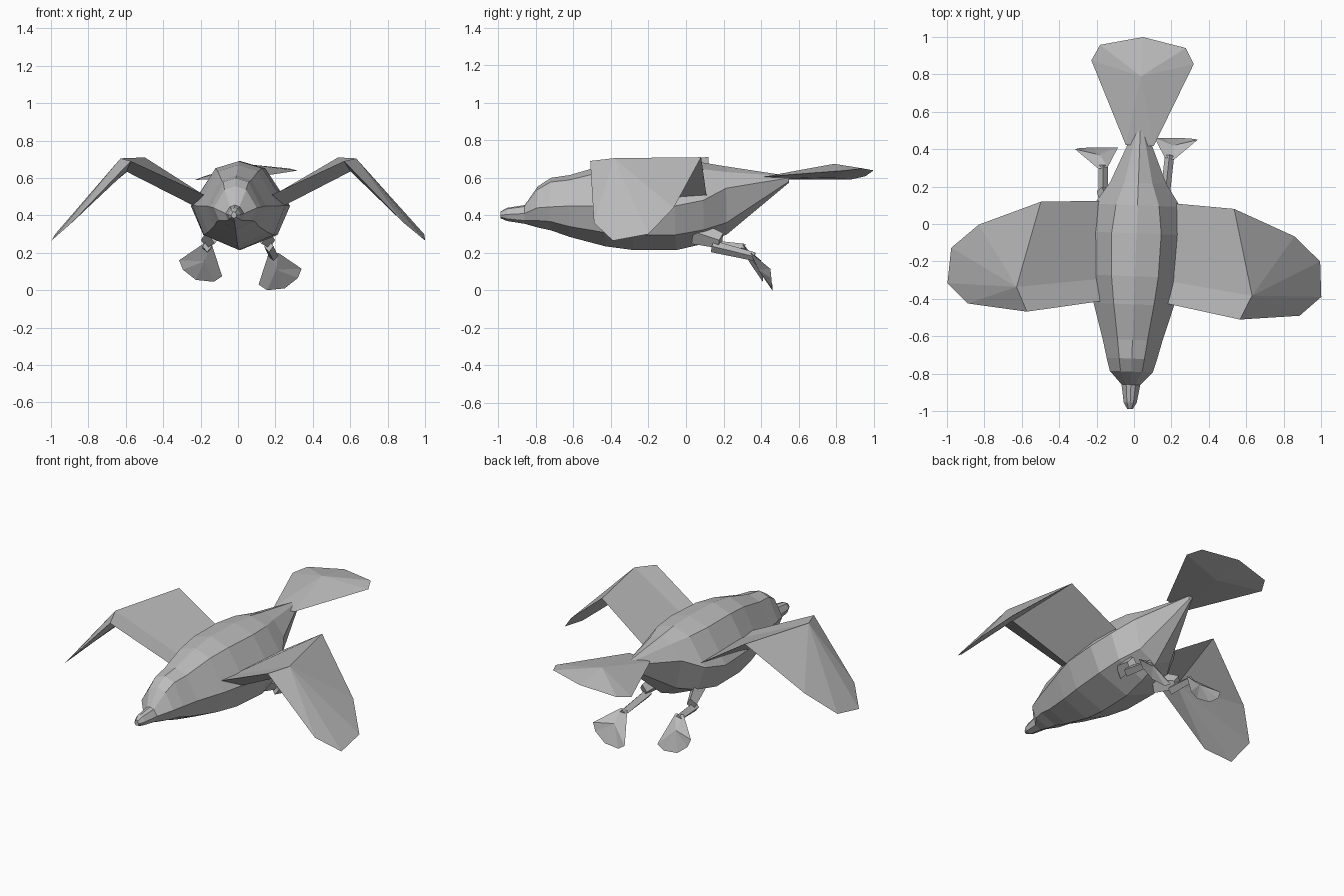
import bpy, bmesh, math
from mathutils import Vector, Matrix

cube = bpy.data.objects.get("Cube")
if cube:
    bpy.data.objects.remove(cube, do_unlink=True)

grey = bpy.data.materials.new("feather_grey")
grey.use_nodes = True
grey.diffuse_color = (0.5, 0.5, 0.5, 1)
grey.node_tree.nodes["Principled BSDF"].inputs["Base Color"].default_value = (0.5, 0.5, 0.5, 1)

# the bird is turned very slightly about the vertical axis
YAW = Matrix.Translation((0.015, 0, 0)) @ Matrix.Rotation(-0.037, 4, 'Z')


def finish(name, bm, matrix=None):
    if matrix:
        bm.transform(matrix)
    bmesh.ops.recalc_face_normals(bm, faces=bm.faces)
    mesh = bpy.data.meshes.new(name)
    bm.to_mesh(mesh)
    bm.free()
    mesh.materials.append(grey)
    obj = bpy.data.objects.new(name, mesh)
    bpy.context.collection.objects.link(obj)


def flip(p, side):
    return Vector((p[0] * side, p[1], p[2]))


def loft(name, rings, matrix=None):
    """Skin closed rings of equal length and cap both ends."""
    bm = bmesh.new()
    loops = [[bm.verts.new(p) for p in ring] for ring in rings]
    n = len(loops[0])
    for a, b in zip(loops, loops[1:]):
        for i in range(n):
            j = (i + 1) % n
            bm.faces.new((a[i], a[j], b[j], b[i]))
    bm.faces.new(loops[0])
    bm.faces.new(loops[-1])
    finish(name, bm, matrix)


def fan(name, rim, top, bottom, matrix=None):
    """Thin faceted blade: a rim joined to an upper and a lower peak."""
    bm = bmesh.new()
    edge = [bm.verts.new(p) for p in rim]
    for peak in (bm.verts.new(top), bm.verts.new(bottom)):
        for a, b in zip(edge, edge[1:] + edge[:1]):
            bm.faces.new((a, b, peak))
    finish(name, bm, matrix)


def wing(name, side, rim, folds, roots):
    """Inner panel from root to fold, then a fan of facets to the tip."""
    bm = bmesh.new()
    edge = [bm.verts.new(flip(p, side)) for p in rim]
    fold = [bm.verts.new(flip(p, side)) for p in folds]
    root = [bm.verts.new(flip(p, side)) for p in roots]
    for f, r in zip(fold, root):
        bm.faces.new((edge[0], edge[1], f, r))
        bm.faces.new((r, f, edge[-2], edge[-1]))
        for a, b in zip(edge[1:-2], edge[2:-1]):
            bm.faces.new((a, b, f))
    bm.faces.new((edge[0], root[0], edge[-1], root[1]))
    finish(name, bm, YAW)


def bar(name, points, radii):
    """Four-sided limb segment through the points."""
    rings = []
    axis = (Vector(points[-1]) - Vector(points[0])).normalized()
    u = axis.cross(Vector((1, 0, 0))).normalized()
    v = axis.cross(u)
    for p, (ru, rv) in zip(points, radii):
        p = Vector(p)
        rings.append([p + u * ru, p + v * rv, p - u * ru, p - v * rv])
    loft(name, rings)


# body, head and beak: y, top, bottom, half width, height of widest point
stations = [
    (-0.99, .42, .385, .015, .40), (-0.955, .44, .37, .035, .405),
    (-0.86, .455, .355, .05, .41), (-0.79, .555, .335, .115, .44),
    (-0.72, .60, .32, .135, .445), (-0.62, .615, .285, .16, .45),
    (-0.43, .67, .235, .215, .45), (-0.28, .69, .215, .25, .455),
    (-0.05, .69, .215, .265, .45), (0.10, .68, .25, .23, .48),
    (0.22, .66, .30, .15, .545), (0.55, .61, .575, .012, .60)]


def body_ring(y, top, bot, w, mid):
    h = top - bot
    half = [(w * .5, top - h * .08), (w, mid), (w * .75, bot + h * .17)]
    return ([(0, y, top)] + [(x, y, z) for x, z in half] + [(0, y, bot)]
            + [(-x, y, z) for x, z in reversed(half)])


loft("body", [body_ring(*s) for s in stations], YAW)

# wings
wing_rim = [(.18, -.42, .51), (.57, -.49, .69), (.888, -.458, .36), (1.0, -.353, .265),
            (.987, -.164, .30), (.845, -.035, .44), (.517, .10, .71), (.18, .118, .49)]
for label, side in (("left", 1), ("right", -1)):
    wing(label + "_wing", side, wing_rim,
         [(.63, -.36, .705), (.60, -.35, .635)],
         [(.18, -.30, .505), (.18, -.29, .42)])

# tail, rolled a little with its left edge up
half_tail = [(.075, .42, .60), (.275, .865, .615), (.23, .95, .63)]
tail_rim = half_tail + [(0, 1.0, .64)] + [flip(p, -1) for p in reversed(half_tail)]
pivot = Matrix.Translation((0, 0, .6))
roll = pivot @ Matrix.Rotation(-0.09, 4, 'Y') @ pivot.inverted()
fan("tail", tail_rim, (0, .79, .675), (0, .79, .60), YAW @ roll)

# legs and webbed feet, the left one trailing lower
toes = [(.025, -.02, .02), (.15, .085, -.065), (.13, .09, -.115), (.06, .095, -.17),
        (-.035, .095, -.18), (-.08, .095, -.15), (-.025, -.01, .02)]
for label, side, ankle in (("left", 1, Vector((.19, .365, .18))),
                           ("right", -1, Vector((.165, .315, .225)))):
    hip = flip((.125, .05, .31), side)
    knee = flip((.17, .185, .265), side)
    heel = flip((.165, .14, .235), side)
    end = flip(ankle, side)
    bar(label + "_thigh", [hip, knee], [(.065, .045), (.042, .03)])
    bar(label + "_shank", [heel, end], [(.032, .025), (.023, .025)])
    fan(label + "_foot", [end + flip(t, side) for t in toes],
        end + flip((.02, .055, -.05), side), end + flip((.015, .02, -.07), side))
